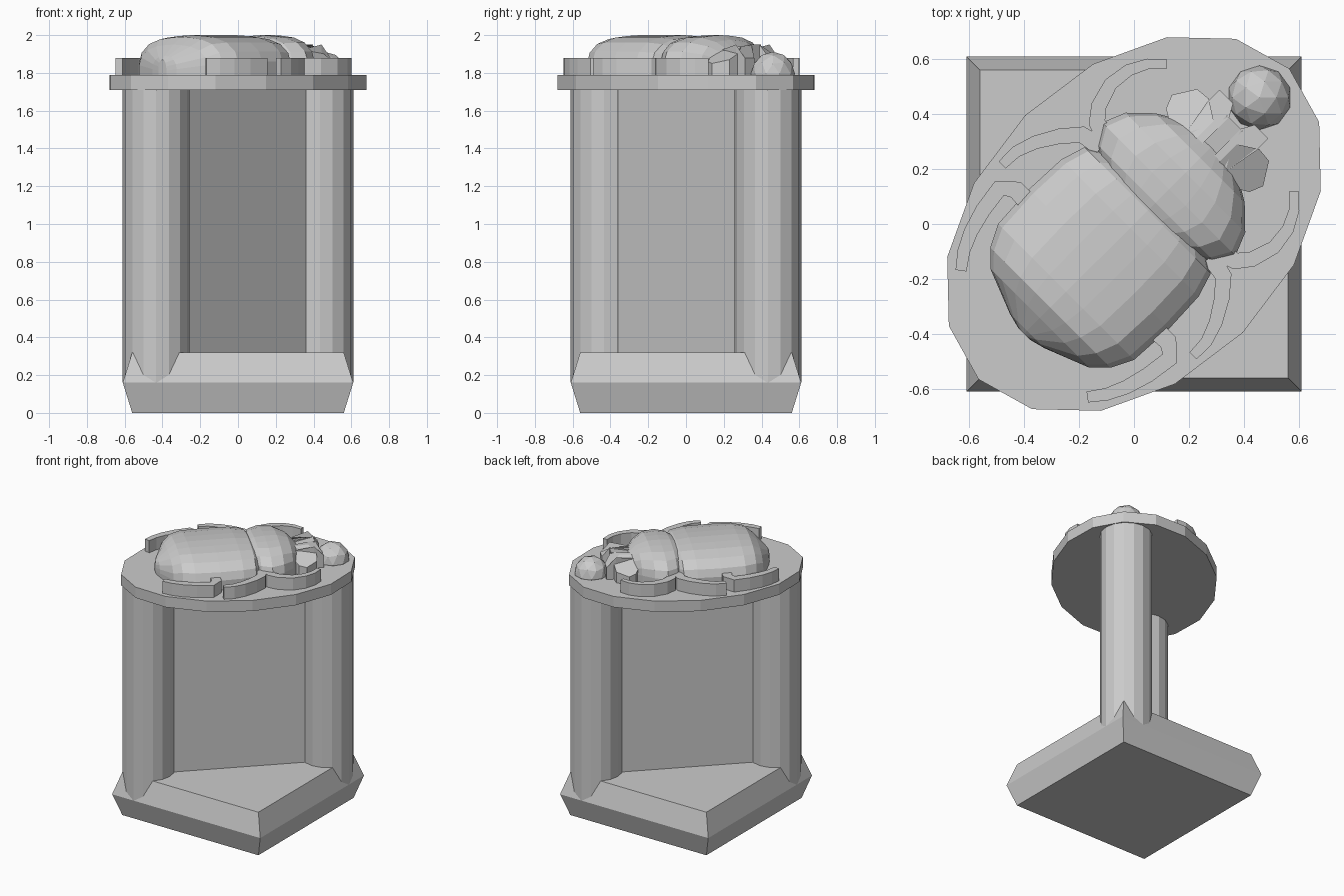
import bpy, bmesh, math

if "Cube" in bpy.data.objects:
    bpy.data.objects.remove(bpy.data.objects["Cube"])

DIAG = math.radians(45)   # everything on the base is aligned to the diagonal


def make(name, verts, faces, diagonal=True, mirror=False):
    me = bpy.data.meshes.new(name)
    me.from_pydata(verts, [], faces)
    bm = bmesh.new()
    bm.from_mesh(me)
    bmesh.ops.remove_doubles(bm, verts=bm.verts, dist=0.0005)
    bmesh.ops.recalc_face_normals(bm, faces=bm.faces)
    bm.to_mesh(me)
    bm.free()
    ob = bpy.data.objects.new(name, me)
    bpy.context.collection.objects.link(ob)
    if diagonal:
        ob.rotation_euler.z = DIAG
    if mirror:
        m = ob.modifiers.new("Mirror", 'MIRROR')
        m.use_axis = (False, True, False)
        m.use_mirror_merge = False
    return ob


def loft(name, rings, **kw):
    """Skin a list of equal closed rings and cap both ends."""
    n = len(rings[0])
    verts = [p for r in rings for p in r]
    faces = [(i * n + j, i * n + (j + 1) % n, (i + 1) * n + (j + 1) % n, (i + 1) * n + j)
             for i in range(len(rings) - 1) for j in range(n)]
    faces += [tuple(range(n)), tuple(range((len(rings) - 1) * n, len(rings) * n))]
    return make(name, verts, faces, **kw)


def ellipse(a, b, z, n=16, cx=0.0, off=0.0):
    return [(cx + a * math.cos(math.tau * (i + off) / n),
             b * math.sin(math.tau * (i + off) / n), z) for i in range(n)]


def square(h, z):
    return [(-h, -h, z), (h, -h, z), (h, h, z), (-h, h, z)]


def to_diag(x, y):
    return ((x + y) / math.sqrt(2), (y - x) / math.sqrt(2))


# base with bulging sides
loft("base", [square(0.56, 0), square(0.61, 0.16), square(0.56, 0.32)], diagonal=False)

# two columns on opposite corners with a wall between them
for name, s in (("front_column", -1), ("back_column", 1)):
    loft(name, [ellipse(0.177, 0.177, z, 16, s * 0.613) for z in (0.16, 1.72)])
loft("wall", [[(-0.6, -0.06, z), (0.6, -0.06, z), (0.6, 0.06, z), (-0.6, 0.06, z)]
              for z in (0.3, 1.72)])

# oval plate
loft("plate", [ellipse(0.8, 0.56, z) for z in (1.71, 1.79)])

# domed beetle body: stations are (position, half width, top height)
SECTION = [(1, 0), (1, 0.36), (0.94, 0.6), (0.76, 0.82), (0.5, 0.94), (0.25, 0.98), (0, 1)]


def body(name, stations):
    rings = []
    for u, w, top in stations:
        half = [(u, w * a, 1.78 + (top - 1.78) * h) for a, h in SECTION]
        rings.append(half + [(x, -y, z) for x, y, z in reversed(half[:-1])])
    loft(name, rings)


body("abdomen", [(-0.566, 0.03, 1.87), (-0.55, 0.09, 1.89), (-0.485, 0.255, 1.95),
                 (-0.43, 0.31, 1.99), (-0.35, 0.35, 2.0), (-0.18, 0.36, 2.0), (-0.02, 0.353, 2.0),
                 (0.07, 0.325, 1.99), (0.11, 0.26, 1.96), (0.13, 0.12, 1.92)])
body("thorax", [(0.05, 0.12, 1.94), (0.07, 0.24, 1.98), (0.11, 0.30, 1.995), (0.18, 0.343, 2.0),
                (0.265, 0.308, 2.0), (0.34, 0.23, 1.975), (0.40, 0.13, 1.92),
                (0.43, 0.05, 1.88)])

# notched head: side lobe, inner prong and centre, one half mirrored


def block(name, outline, tops, mirror=True):
    loft(name, [[(u, v, 1.78) for u, v in outline],
                [(u, v, t) for (u, v), t in zip(outline, tops)]], mirror=mirror)


block("head_lobe", [(0.34, 0.06), (0.47, 0.06), (0.515, 0.13), (0.51, 0.185), (0.43, 0.235),
                    (0.38, 0.215), (0.34, 0.15)],
      [1.93, 1.94, 1.90, 1.87, 1.85, 1.86, 1.9])
block("head_prong", [(0.36, 0.03), (0.52, 0.03), (0.566, 0.055), (0.566, 0.125), (0.5, 0.125),
                     (0.36, 0.1)],
      [1.93, 1.95, 1.88, 1.88, 1.95, 1.92])
block("head_centre", [(0.38, -0.04), (0.52, -0.04), (0.52, 0.04), (0.38, 0.04)],
      [1.92, 1.95, 1.95, 1.92], mirror=False)

# faceted ball in front of the head
bpy.ops.mesh.primitive_ico_sphere_add(subdivisions=2, radius=0.117,
                                      location=(0.457, 0.46, 1.795))
bpy.context.object.name = "ball"

# raised curved legs, one side drawn and mirrored


def leg(name, path, w0, w1):
    pts = [to_diag(*p) for p in path]
    rings = []
    for i, (u, v) in enumerate(pts):
        a, b = pts[max(i - 1, 0)], pts[min(i + 1, len(pts) - 1)]
        d = math.hypot(b[0] - a[0], b[1] - a[1])
        w = w0 + (w1 - w0) * i / (len(pts) - 1)
        nx, ny = -(b[1] - a[1]) / d * w, (b[0] - a[0]) / d * w
        rings.append([(u + nx, v + ny, 1.78), (u - nx, v - ny, 1.78),
                      (u - nx, v - ny, 1.88), (u + nx, v + ny, 1.88)])
    loft(name, rings, mirror=True)


leg("front_leg", [(-0.09, 0.29), (-0.135, 0.37), (-0.128, 0.43), (-0.085, 0.51),
                  (-0.02, 0.56), (0.05, 0.583), (0.12, 0.583)], 0.034, 0.016)
leg("middle_leg", [(-0.12, 0.28), (-0.19, 0.325), (-0.27, 0.32), (-0.36, 0.297),
                   (-0.43, 0.263), (-0.48, 0.215)], 0.034, 0.018)
leg("rear_leg", [(-0.36, 0.05), (-0.43, 0.125), (-0.49, 0.13), (-0.55, 0.05),
                 (-0.595, -0.03), (-0.62, -0.1), (-0.63, -0.17)], 0.036, 0.02)
